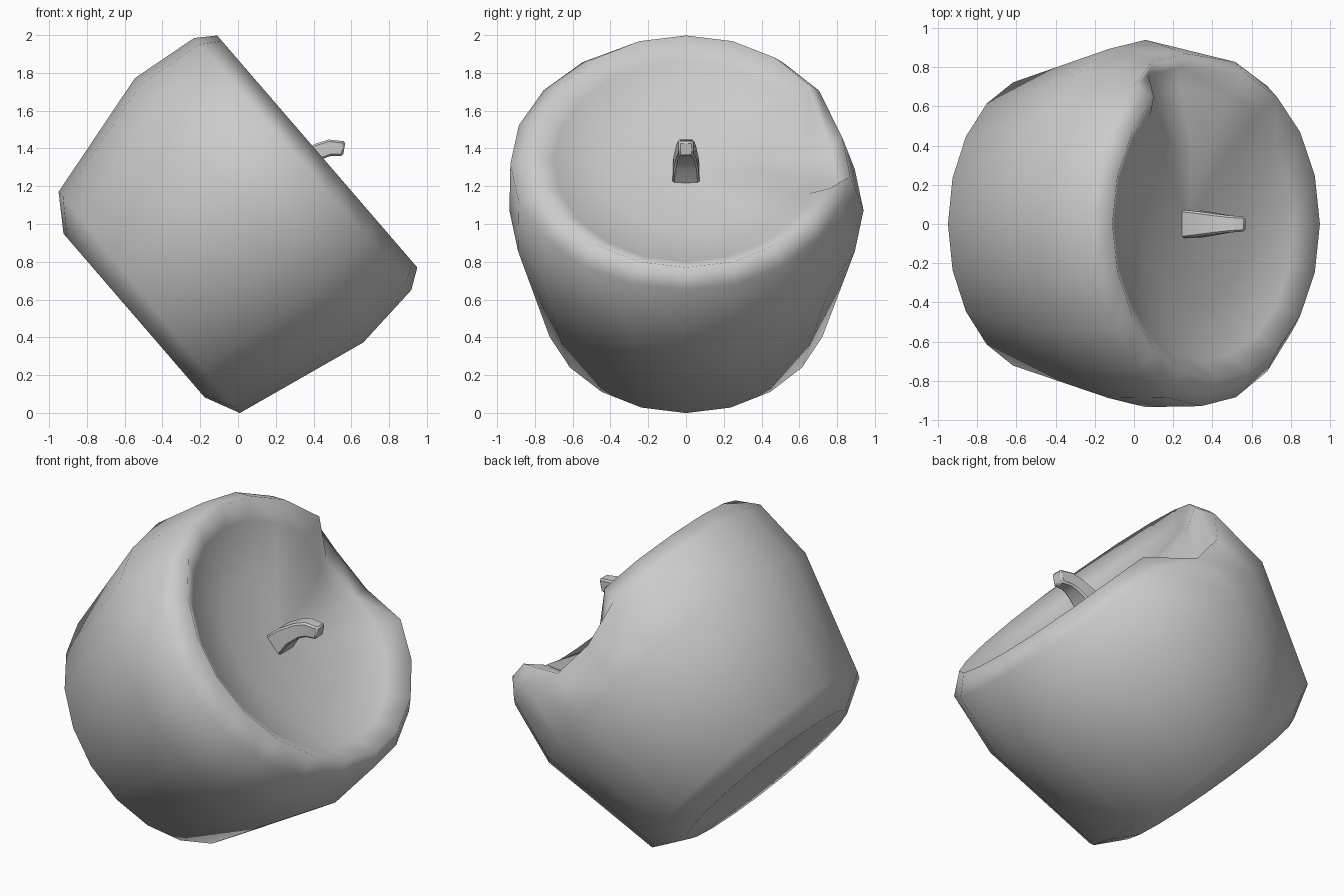
import bpy, bmesh, math
from mathutils import Vector

if "Cube" in bpy.data.objects:
    bpy.data.objects.remove(bpy.data.objects["Cube"])

SIDES = 20
N = Vector((0.757, 0, 0.653))    # tilted main axis
T = Vector((0.653, 0, -0.757))   # down-slope direction
Y = Vector((0, 1, 0))


def finish(bm, name, angle):
    bmesh.ops.recalc_face_normals(bm, faces=bm.faces)
    me = bpy.data.meshes.new(name)
    bm.to_mesh(me)
    bm.free()
    ob = bpy.data.objects.new(name, me)
    bpy.context.collection.objects.link(ob)
    bpy.ops.object.select_all(action='DESELECT')
    ob.select_set(True)
    bpy.context.view_layer.objects.active = ob
    bpy.ops.object.shade_smooth_by_angle(angle=math.radians(angle))
    return ob


def skin(bm, rings):
    for a, b in zip(rings, rings[1:]):
        n = len(a)
        for i in range(n):
            j = (i + 1) % n
            bm.faces.new((a[i], a[j], b[j], b[i]))


# Body: rings of (height, tilt, centre, radius, +y radius, -y radius, dip at the +y rim)
RINGS = [
    (-0.07, 0, -0.75, 0.45, 0.45, 0.45, 0),
    (-0.08, 0, -0.75, 0.572, 0.58, 0.58, 0),
    (0.026, 0.019, -0.75, 0.757, 0.76, 0.76, 0),
    (0.745, 0, -0.774, 0.925, 0.94, 0.935, 0),
    (1.12, 0, -0.774, 0.881, 0.87, 0.93, 0.15),
    (1.222, 0, -0.774, 0.811, 0.80, 0.80, 0.36),
    (1.14, 0, -0.774, 0.70, 0.69, 0.70, 0.24),
    (1.075, 0, -0.774, 0.42, 0.42, 0.42, 0.03),
]
bm = bmesh.new()
rings = []
for h, tilt, c, r, rp, rm, dip in RINGS:
    ring = []
    for i in range(SIDES):
        th = 2 * math.pi * i / SIDES
        s, co = math.sin(th), math.cos(th)
        w = math.exp(-0.5 * ((math.degrees(th) - 81) / 10) ** 2)
        y = s * (rp if s > 0 else rm)
        ring.append(bm.verts.new(N * (h + tilt * co - dip * w) + T * (c - r * co) + Y * y))
    rings.append(ring)
skin(bm, rings)
# centre fans of the underside and the hollow
for ring, h, c in ((rings[0], -0.065, -0.75), (rings[-1], 1.04, -0.774)):
    mid = bm.verts.new(N * h + T * c)
    for i in range(SIDES):
        bm.faces.new((ring[i], ring[(i + 1) % SIDES], mid))
finish(bm, "fruit_body", 100)

# Stem: bent tapering square bar, each station (lower x, lower z, upper x, upper z, half width)
STATIONS = [
    (0.31, 1.19, 0.225, 1.30, 0.075),
    (0.38, 1.29, 0.31, 1.37, 0.065),
    (0.45, 1.345, 0.41, 1.425, 0.052),
    (0.49, 1.36, 0.48, 1.447, 0.044),
    (0.555, 1.36, 0.57, 1.437, 0.038),
]
bm = bmesh.new()
rings = [[bm.verts.new(p) for p in ((x0, -w, z0), (x0, w, z0), (x1, w, z1), (x1, -w, z1))]
         for x0, z0, x1, z1, w in STATIONS]
skin(bm, rings)
bm.faces.new(rings[0])
bm.faces.new(rings[-1])
stem = finish(bm, "stem", 40)
bev = stem.modifiers.new("soft_edges", 'BEVEL')
bev.width = 0.01
bev.segments = 1
